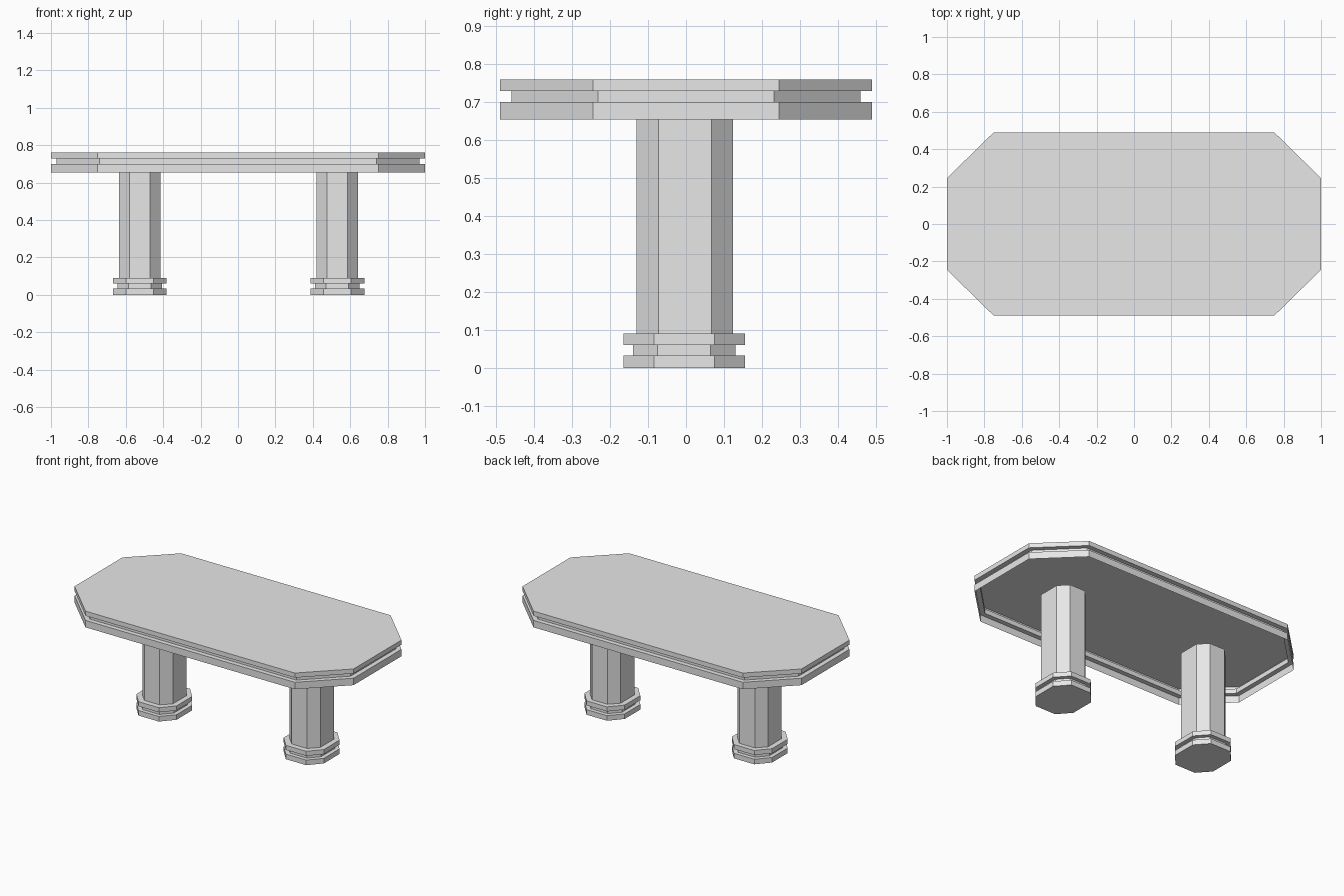
import bpy

if "Cube" in bpy.data.objects:
    bpy.data.objects.remove(bpy.data.objects["Cube"], do_unlink=True)

GREY = (0.8, 0.8, 0.8, 1.0)
grey = bpy.data.materials.new("light_grey")
grey.use_nodes = True
grey.diffuse_color = GREY
grey.node_tree.nodes["Principled BSDF"].inputs["Base Color"].default_value = GREY


def octagon(hx, hy, fx, fy):
    """Chamfered rectangle: half sizes and half lengths of the flat sides."""
    return [(hx, -fy), (hx, fy), (fx, hy), (-fx, hy),
            (-hx, fy), (-hx, -fy), (-fx, -hy), (fx, -hy)]


def loft(name, rings, centre=(0, 0), cap_bottom=True):
    """Skin a stack of (outline, height) rings and cap the ends."""
    verts = [(x + centre[0], y + centre[1], z) for ring, z in rings for x, y in ring]
    n = len(rings[0][0])
    faces = [(k * n + i, k * n + (i + 1) % n, (k + 1) * n + (i + 1) % n, (k + 1) * n + i)
             for k in range(len(rings) - 1) for i in range(n)]
    faces.append(tuple(range(len(verts) - n, len(verts))))
    if cap_bottom:
        faces.append(tuple(reversed(range(n))))
    mesh = bpy.data.meshes.new(name)
    mesh.from_pydata(verts, [], faces)
    mesh.materials.append(grey)
    obj = bpy.data.objects.new(name, mesh)
    bpy.context.collection.objects.link(obj)
    return obj


# Table top: hollow shell, open below, with a groove round the edge
rim = octagon(1.0, 0.49, 0.75, 0.245)
groove = octagon(0.97, 0.46, 0.74, 0.232)
loft("table_top", [(rim, 0.655), (rim, 0.70), (groove, 0.70), (groove, 0.73),
                   (rim, 0.73), (rim, 0.76)], cap_bottom=False)

# Two pedestals, each a column on a grooved foot
column = octagon(0.11, 0.127, 0.055, 0.07)
foot = octagon(0.144, 0.16, 0.073, 0.08)
neck = octagon(0.118, 0.135, 0.06, 0.07)
for side, x in (("right", -0.525), ("left", 0.531)):
    loft(side + "_foot", [(foot, 0), (foot, 0.033), (neck, 0.033), (neck, 0.06),
                          (foot, 0.06), (foot, 0.09)], (x, -0.005))
    loft(side + "_column", [(column, 0.09), (column, 0.69)], (x, -0.003))
